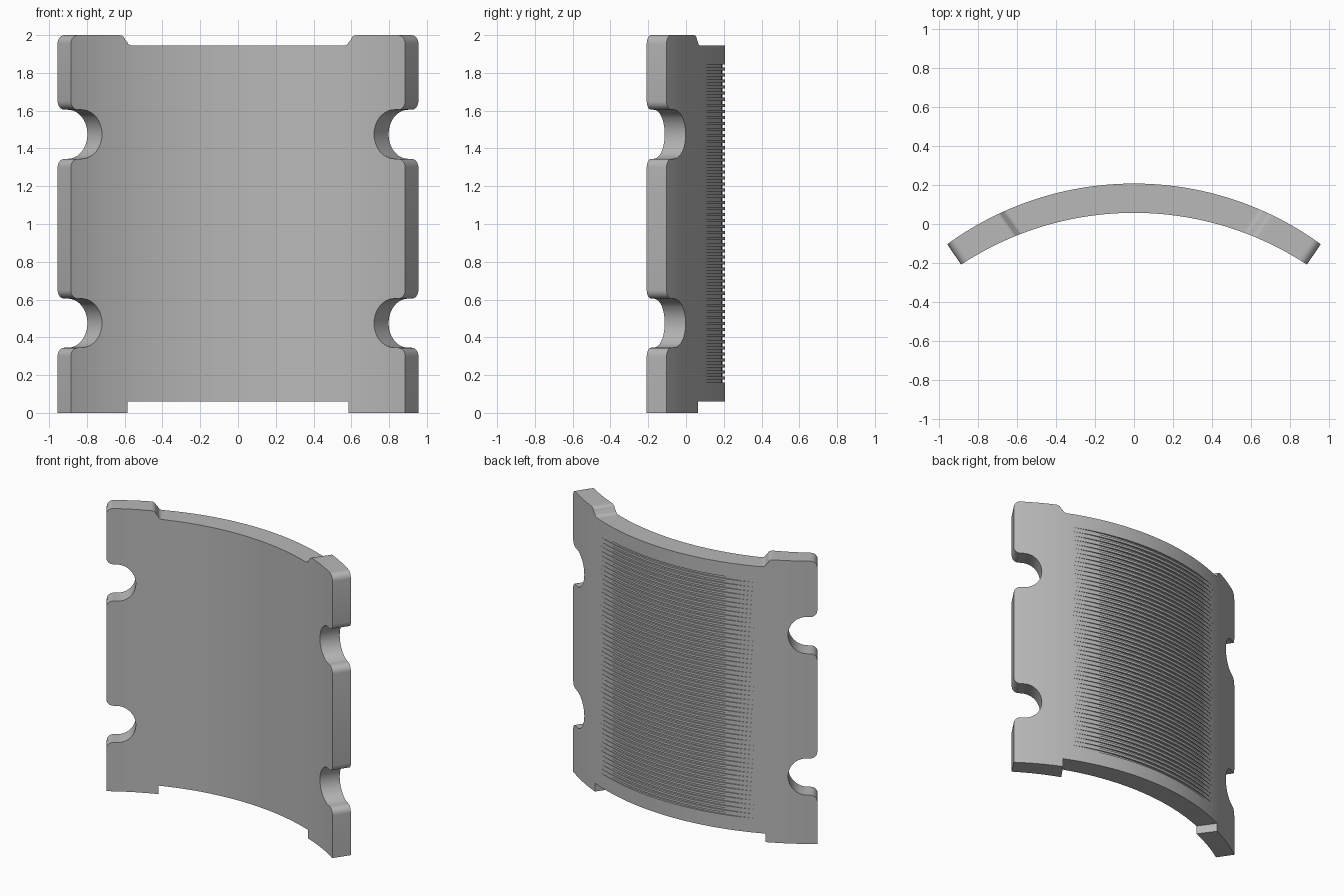
import bpy, bmesh, math

if "Cube" in bpy.data.objects:
    bpy.data.objects.remove(bpy.data.objects["Cube"])

GREY = 0.48
metal = bpy.data.materials.new("plain grey")
metal.use_nodes = True
metal.diffuse_color = (GREY, GREY, GREY, 1)
metal.node_tree.nodes["Principled BSDF"].inputs["Base Color"].default_value = (GREY, GREY, GREY, 1)


def arc_y(x, apex, radius):
    return apex - radius + math.sqrt(radius * radius - x * x)


def ellipse(cx, cz, rx, rz, start, end, steps):
    angles = [math.radians(start + (end - start) * i / steps) for i in range(steps + 1)]
    return [(cx + rx * math.cos(a), cz + rz * math.sin(a)) for a in angles]


def make_object(name, bm):
    bmesh.ops.recalc_face_normals(bm, faces=bm.faces[:])
    mesh = bpy.data.meshes.new(name)
    bm.to_mesh(mesh)
    bm.free()
    mesh.materials.append(metal)
    obj = bpy.data.objects.new(name, mesh)
    bpy.context.collection.objects.link(obj)
    return obj


# Outline of one half, laid flat: foot step, two side notches, top shoulder
EDGE, RX, RZ = 0.885, 0.037, 0.045
half = [(0.585, 0.06), (0.585, 0), (EDGE, 0)]
for z in (0.475, 1.475):
    half += ellipse(EDGE - RX, z - 0.13 - RZ, RX, RZ, 0, 90, 6)
    half += ellipse(0.828, z, 0.108, 0.13, 270, 90, 20)
    half += ellipse(EDGE - RX, z + 0.13 + RZ, RX, RZ, 270, 360, 6)
half += ellipse(EDGE - RX, 2 - RZ, RX, RZ, 0, 90, 6)
half += ellipse(0.63, 1.97, 0.033, 0.03, 90, 170, 5)
half += ellipse(0.56, 1.97, 0.028, 0.025, 350, 270, 5)
outline = half + [(-x, z) for x, z in reversed(half)]

# Flat slab, sliced into narrow strips so that it can be bent
bm = bmesh.new()
face = bm.faces.new([bm.verts.new((x, 0, z)) for x, z in outline])
extruded = bmesh.ops.extrude_face_region(bm, geom=[face])["geom"]
for v in extruded:
    if isinstance(v, bmesh.types.BMVert):
        v.co.y = 1
bmesh.ops.triangulate(bm, faces=bm.faces[:])
cuts = {round(x, 4) for x, z in outline} | {round(i * 0.03, 4) for i in range(-29, 30)}
for x in sorted(cuts):
    if abs(x) < EDGE - 0.001:
        bmesh.ops.bisect_plane(bm, geom=bm.verts[:] + bm.edges[:] + bm.faces[:],
                               dist=0.0002, plane_co=(x, 0, 0), plane_no=(1, 0, 0))

# Bend: front skin and back skin follow two arcs, cuts lean outwards
for v in bm.verts:
    x = v.co.x
    if v.co.y < 0.5:
        v.co.y = arc_y(x, 0.057, 1.61)
    else:
        lean = 0.083 * min(1, abs(x) / 0.585) - 0.043 * max(0, abs(x) - 0.585)
        v.co.x = x + math.copysign(lean, x)
        v.co.y = arc_y(v.co.x, 0.207, 1.626)
shell = make_object("curved_plate", bm)

# Stack of thin cutters for the back grooves, fading out at both ends
COUNT, LOW, HIGH, WIDTH = 53, 0.16, 1.845, 0.016
pitch = (HIGH - LOW - WIDTH) / (COUNT - 1)
floor = [(i * 0.035, arc_y(i * 0.035, 0.192, 1.85)) for i in range(-20, 21)]
plan = floor + [(0.7, 0.3), (-0.7, 0.3)]
bm = bmesh.new()
for n in range(COUNT):
    z = LOW + n * pitch
    low = [bm.verts.new((x, y, z)) for x, y in plan]
    top = [bm.verts.new((x, y, z + WIDTH)) for x, y in plan]
    bm.faces.new(low)
    bm.faces.new(top)
    for i in range(len(plan)):
        j = (i + 1) % len(plan)
        bm.faces.new((low[i], low[j], top[j], top[i]))
cutter = make_object("groove_cutter", bm)
cutter.hide_render = True

# Cut the grooves and shade the plate
boolean = shell.modifiers.new("grooves", 'BOOLEAN')
boolean.operation = 'DIFFERENCE'
boolean.solver = 'EXACT'
boolean.object = cutter
for obj in bpy.context.selected_objects:
    obj.select_set(False)
bpy.context.view_layer.objects.active = shell
shell.select_set(True)
bpy.ops.object.modifier_apply(modifier=boolean.name)
bpy.data.objects.remove(cutter)
bpy.ops.object.shade_smooth_by_angle(angle=math.radians(30))
